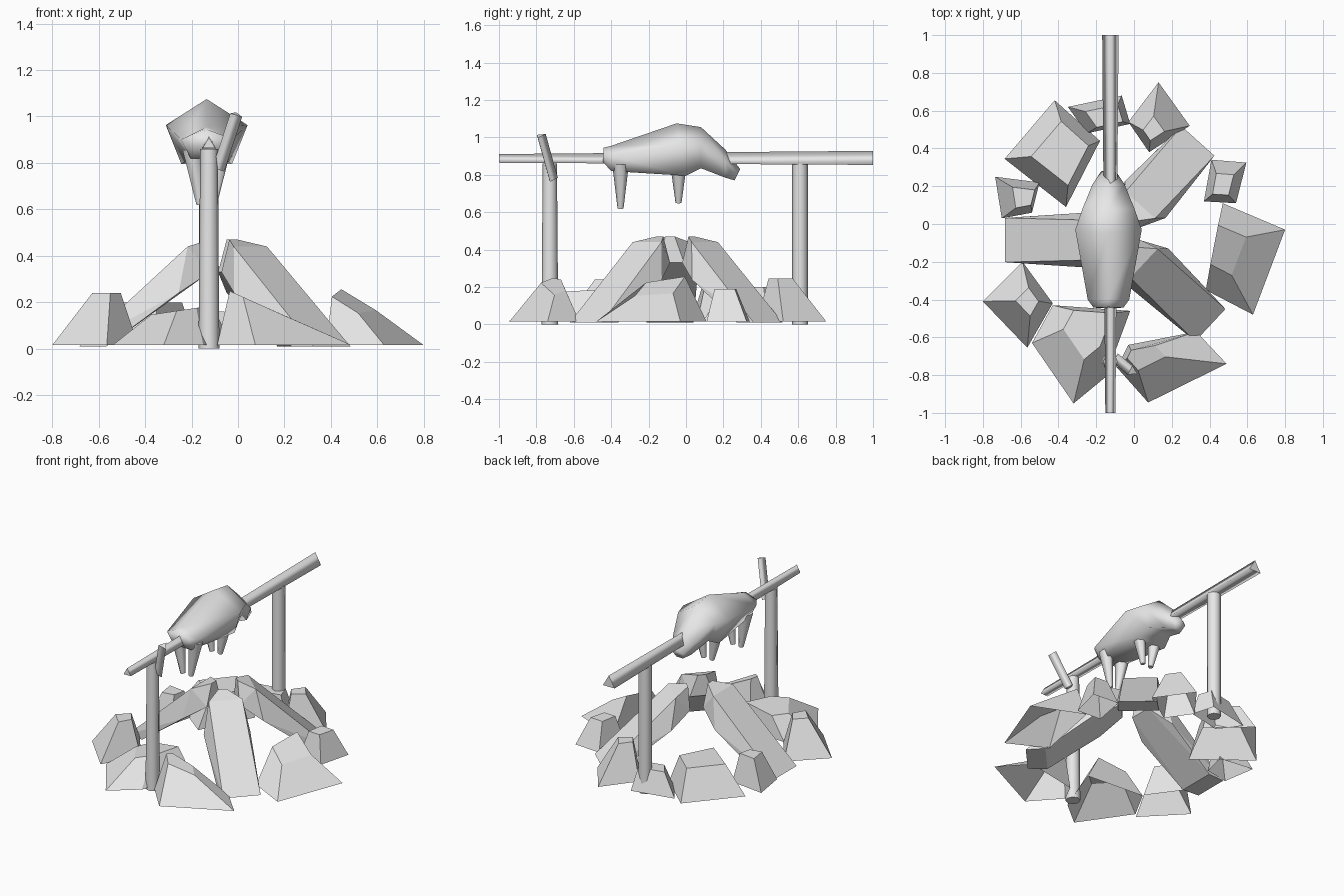
import bpy, bmesh, math
from mathutils import Vector

if "Cube" in bpy.data.objects:
    bpy.data.objects.remove(bpy.data.objects["Cube"])

grey = bpy.data.materials.new("plain grey")
grey.diffuse_color = (0.8, 0.8, 0.8, 1)
grey.use_nodes = True
grey.node_tree.nodes["Principled BSDF"].inputs["Base Color"].default_value = grey.diffuse_color


def finish(name, bm):
    bmesh.ops.recalc_face_normals(bm, faces=bm.faces[:])
    me = bpy.data.meshes.new(name)
    bm.to_mesh(me)
    bm.free()
    me.materials.append(grey)
    ob = bpy.data.objects.new(name, me)
    bpy.context.collection.objects.link(ob)
    return ob


def loft(name, rings, smooth_caps=False):
    """Skin a list of equal-length rings and cap both ends."""
    bm = bmesh.new()
    vs = [[bm.verts.new(p) for p in ring] for ring in rings]
    n = len(vs[0])
    for a, b in zip(vs, vs[1:]):
        for i in range(n):
            j = (i + 1) % n
            bm.faces.new((a[i], a[j], b[j], b[i])).smooth = True
    bm.faces.new(vs[0]).smooth = smooth_caps
    bm.faces.new(vs[-1]).smooth = smooth_caps
    return finish(name, bm)


def hull(name, points):
    """Faceted convex solid through the given corners."""
    bm = bmesh.new()
    for p in points:
        bm.verts.new(p)
    res = bmesh.ops.convex_hull(bm, input=bm.verts[:])
    loose = {g for g in res["geom_interior"] + res["geom_unused"]
             if isinstance(g, bmesh.types.BMVert)}
    bmesh.ops.delete(bm, geom=list(loose), context='VERTS')
    bmesh.ops.dissolve_limit(bm, angle_limit=math.radians(4),
                             verts=bm.verts[:], edges=bm.edges[:])
    return finish(name, bm)


def rod(name, a, b, ra, rb, sides, turn=0.0):
    """Tapered stick between two points."""
    a, b = Vector(a), Vector(b)
    d = (b - a).normalized()
    up = Vector((0, 0, 1)) if abs(d.z) < 0.8 else Vector((0, 1, 0))
    u = (up - d * up.dot(d)).normalized()
    w = d.cross(u)

    def ring(c, r):
        angs = [turn + math.tau * i / sides for i in range(sides)]
        return [c + r * (math.cos(t) * u + math.sin(t) * w) for t in angs]
    return loft(name, [ring(a, ra), ring(b, rb)])


def stone(name, ground, top, shrink, height, tilt=(0, 0)):
    """Open-bottomed shell: ground outline, shrunk and tilted at the top."""
    ground = [Vector(p) for p in ground]
    mid = sum(ground, Vector((0, 0))) / len(ground)
    bm = bmesh.new()
    low, high = [], []
    for p in ground:
        o = (p - mid) * shrink
        q = Vector(top) + o
        low.append(bm.verts.new((p.x, p.y, 0.015)))
        high.append(bm.verts.new((q.x, q.y, height + o.dot(Vector(tilt)))))
    bm.faces.new(high)
    for i in range(len(low)):
        j = (i + 1) % len(low)
        bm.faces.new((low[i], low[j], high[j], high[i]))
    bmesh.ops.recalc_face_normals(bm, faces=bm.faces[:])
    if sum(f.normal.z for f in bm.faces) < 0:
        bmesh.ops.reverse_faces(bm, faces=bm.faces[:])
    return finish(name, bm)


# Spit and its two posts
CX = -0.125
rod("spit", (CX, -1, 0.88), (CX, 1, 0.878), 0.031, 0.05, 3)
rod("front_post", (CX, -0.728, 0), (CX, -0.728, 0.86), 0.045, 0.038, 8)
rod("rear_post", (CX, 0.61, 0), (CX, 0.61, 0.86), 0.042, 0.042, 8)
rod("post_fork", (-0.085, -0.715, 0.775), (-0.008, -0.78, 1.01), 0.031, 0.031, 3, 0.1)

# Roast body: five-sided rings (y top, y bottom, z top, z bottom, half width)
MX = -0.135
PENTAGON = [(0, 1), (1, 0.6), (0.62, 0), (-0.62, 0), (-1, 0.6)]
rings = []
for yt, yb, zt, zb, hw in [(-0.44, -0.445, 0.945, 0.87, 0.08),
                           (-0.40, -0.40, 0.955, 0.82, 0.11),
                           (-0.05, 0.0, 1.075, 0.795, 0.176),
                           (0.08, 0.08, 1.055, 0.835, 0.138),
                           (0.21, 0.21, 0.935, 0.785, 0.085),
                           (0.29, 0.26, 0.83, 0.77, 0.04)]:
    rings.append([(MX + x * hw, yb + (yt - yb) * k, zb + (zt - zb) * k)
                  for x, k in PENTAGON])
loft("roast_body", rings, True)

# Roast legs
for side, s in (("left", -1), ("right", 1)):
    for end, y, z in (("front", -0.35, 0.62), ("rear", -0.04, 0.65)):
        rod(f"roast_leg_{end}_{side}", (MX + s * 0.065, y, 0.86),
            (MX + s * 0.03, y, z), 0.045, 0.016, 6)

# Leaning logs: side profile of (distance, height, half width)
PROFILE = [(0.58, 0.01, 0.117), (0.46, 0.01, 0.125), (0.14, 0.24, 0.145),
           (0.0, 0.33, 0.075), (0.0, 0.47, 0.025), (0.1, 0.44, 0.105)]
for name, x, y, angle, k in [("log_front", -0.02, -0.14, -43, 1.0),
                             ("log_rear", -0.03, 0.03, 48, 0.95),
                             ("log_left", -0.12, -0.085, 180, 0.97)]:
    t = math.radians(angle)
    pts = [(x + math.cos(t) * s * k - math.sin(t) * w * side,
            y + math.sin(t) * s * k + math.cos(t) * w * side, z)
           for s, z, w in PROFILE for side in (-1, 1)]
    hull(name, pts)

# Ring of stones: ground outline, top centre, top size, height, top tilt
stone("stone_right", [(0.8, -0.03), (0.63, -0.48), (0.38, -0.35), (0.47, 0.11)],
      (0.49, -0.14), 0.45, 0.2, (-0.5, 0.25))
stone("stone_front_right", [(-0.09, -0.76), (0.075, -0.945), (0.49, -0.74),
                            (0.33, -0.57), (-0.03, -0.64)],
      (0.05, -0.7), 0.35, 0.21, (-0.45, 0))
stone("stone_front", [(-0.32, -0.95), (-0.54, -0.63), (-0.43, -0.43),
                      (-0.02, -0.46), (-0.15, -0.81)],
      (-0.25, -0.57), 0.5, 0.165, (0.15, 0))
stone("stone_front_left", [(-0.8, -0.41), (-0.565, -0.655), (-0.43, -0.42), (-0.59, -0.2)],
      (-0.56, -0.41), 0.33, 0.24)
stone("stone_left", [(-0.735, 0.25), (-0.5, 0.22), (-0.54, 0.06), (-0.7, 0.03)],
      (-0.585, 0.14), 0.5, 0.2)
stone("stone_rear_left", [(-0.42, 0.655), (-0.18, 0.44), (-0.36, 0.09), (-0.685, 0.345)],
      (-0.38, 0.38), 0.6, 0.2)
stone("stone_rear", [(-0.35, 0.62), (-0.065, 0.68), (-0.02, 0.53), (-0.25, 0.48)],
      (-0.15, 0.57), 0.6, 0.16)
stone("stone_rear_right", [(0.13, 0.75), (0.295, 0.52), (0.08, 0.38), (-0.03, 0.54)],
      (0.1, 0.5), 0.35, 0.245)
stone("stone_right_small", [(0.41, 0.34), (0.595, 0.325), (0.54, 0.11), (0.37, 0.12)],
      (0.47, 0.21), 0.5, 0.19)
